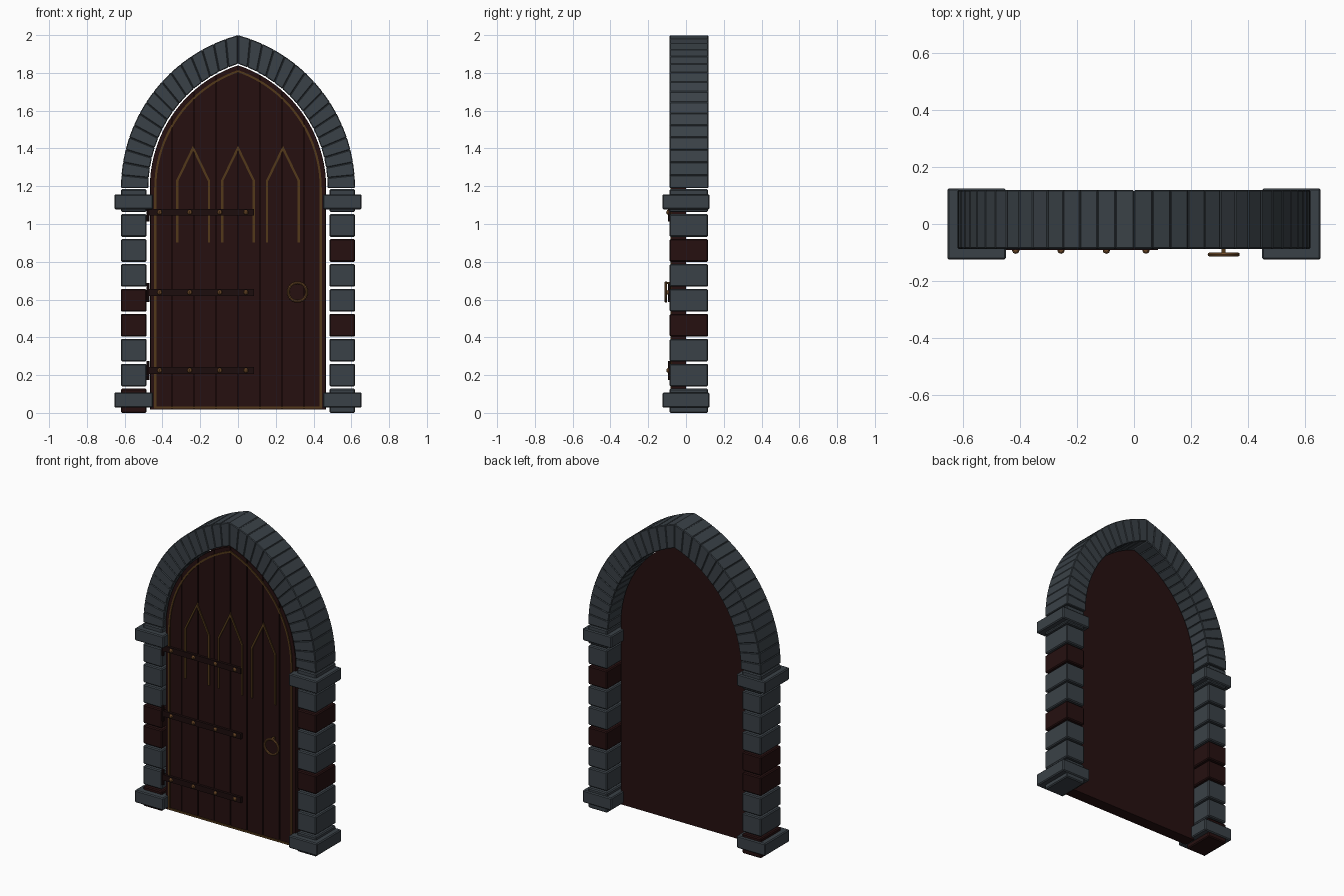
import bpy, bmesh, math
from mathutils import Vector

if "Cube" in bpy.data.objects:
    bpy.data.objects.remove(bpy.data.objects["Cube"])


def material(name, rgb):
    m = bpy.data.materials.new(name)
    m.diffuse_color = (*rgb, 1)
    m.use_nodes = True
    m.node_tree.nodes["Principled BSDF"].inputs["Base Color"].default_value = m.diffuse_color
    return m


STONE = material("slate stone", (0.042, 0.053, 0.063))
WOOD = material("dark red wood", (0.019, 0.005, 0.005))
IRON = material("dark hinge iron", (0.012, 0.004, 0.004))
TRIM = material("dull bronze trim", (0.085, 0.040, 0.010))
BRASS = material("copper fittings", (0.16, 0.07, 0.022))

CX, SPRING = 0.219, 1.19      # arc centre offset and springing height
R_OUT, R_IN = 0.839, 0.694    # arch radii
R_DOOR = 0.686


def finish(name, bm, mat, bevel=0):
    bmesh.ops.recalc_face_normals(bm, faces=bm.faces)
    me = bpy.data.meshes.new(name)
    bm.to_mesh(me)
    bm.free()
    me.materials.append(mat)
    ob = bpy.data.objects.new(name, me)
    bpy.context.collection.objects.link(ob)
    if bevel:
        mod = ob.modifiers.new("bevel", 'BEVEL')
        mod.width, mod.segments = bevel, 1
    return ob


def prism(bm, pts, y0, y1):
    """Extrude an x-z outline from y0 to y1."""
    a = [bm.verts.new((x, y0, z)) for x, z in pts]
    b = [bm.verts.new((x, y1, z)) for x, z in pts]
    bm.faces.new(a)
    bm.faces.new(b[::-1])
    for i in range(len(pts)):
        j = (i + 1) % len(pts)
        bm.faces.new((a[i], b[i], b[j], a[j]))


def rect(x0, x1, z0, z1):
    return [(x0, z0), (x1, z0), (x1, z1), (x0, z1)]


def arc_point(r, t):
    """Point on the right half of a pointed arch, t from spring (0) to apex (1)."""
    a = t * math.acos(CX / r)
    return (r * math.cos(a) - CX, SPRING + r * math.sin(a))


def arch_outline(r, bottom, n=20):
    right = [(r - CX, bottom)] + [arc_point(r, i / n) for i in range(n + 1)]
    return right + [(-x, z) for x, z in right[-2::-1]]


def bars(bm, pts, w, y0, y1, closed=False):
    """Flat mitred strip following an x-z path."""
    p = [Vector(q) for q in pts]
    n = len(p)
    sides = []
    for i in range(n):
        prev = p[i - 1] if (i > 0 or closed) else None
        nxt = p[(i + 1) % n] if (i < n - 1 or closed) else None
        d0 = (p[i] - prev).normalized() if prev else (nxt - p[i]).normalized()
        d1 = (nxt - p[i]).normalized() if nxt else d0
        n0, n1 = Vector((-d0.y, d0.x)), Vector((-d1.y, d1.x))
        m = (n0 + n1).normalized()
        m *= w / 2 / m.dot(n0)
        sides.append((p[i] + m, p[i] - m))
    for i in range(n if closed else n - 1):
        (a, b), (c, d) = sides[i], sides[(i + 1) % n]
        prism(bm, [a, b, d, c], y0, y1)


# Arch stones
bm = bmesh.new()
N = 16
for s in (1, -1):
    for i in range(N):
        t0, t1 = i / N, (i + 1) / N
        q = [arc_point(R_IN, t0), arc_point(R_OUT, t0),
             arc_point(R_OUT, t1), arc_point(R_IN, t1)]
        prism(bm, [(s * x, z) for x, z in q], -0.087, 0.119)
finish("arch_stones", bm, STONE, 0.004)

# Jamb blocks (a few are dark red), plinths and capitals
for side, s, dark in (("left", -1, (0, 3, 4)), ("right", 1, (3, 6))):
    for name, mat, is_dark in (("stone", STONE, False), ("red", WOOD, True)):
        bm = bmesh.new()
        for i in range(9):
            if (i in dark) == is_dark:
                z = 0.132 * i + (0.0 if i == 0 else 0.008)
                prism(bm, rect(s * 0.484, s * 0.62, z, 0.132 * i + 0.128), -0.087, 0.117)
        finish(f"{side}_jamb_{name}_blocks", bm, mat, 0.006)
    for name, z0, z1 in (("plinth", 0.028, 0.108), ("capital", 1.078, 1.157)):
        bm = bmesh.new()
        prism(bm, rect(s * 0.449, s * 0.655, z0, z1), -0.125, 0.125)
        finish(f"{side}_{name}", bm, STONE, 0.006)

# Door backing slab
bm = bmesh.new()
prism(bm, arch_outline(R_DOOR, 0.018), -0.066, 0.0)
finish("door_slab", bm, WOOD)

# Door planks, tops cut to the arch
bm = bmesh.new()
half = R_DOOR - CX
PL = 8
w = 2 * half / PL


def top_z(x):
    return SPRING + math.sqrt(max(R_DOOR ** 2 - (abs(x) + CX) ** 2, 0))


for i in range(PL):
    x0, x1 = -half + i * w + 0.003, -half + (i + 1) * w - 0.003
    top = [(x1 + (x0 - x1) * k / 6, top_z(x1 + (x0 - x1) * k / 6)) for k in range(7)]
    prism(bm, [(x0, 0.018), (x1, 0.018)] + top, -0.076, -0.06)
finish("door_planks", bm, WOOD)

# Bronze border and lancet tracery
bm = bmesh.new()
bars(bm, arch_outline(0.657, 0.028), 0.011, -0.082, -0.07, closed=True)
finish("door_border", bm, TRIM)
bm = bmesh.new()
for cx in (-0.238, 0, 0.238):
    bars(bm, [(cx - 0.084, 0.903), (cx - 0.084, 1.228), (cx, 1.402),
              (cx + 0.084, 1.228), (cx + 0.084, 0.903)], 0.012, -0.083, -0.07)
finish("lancet_tracery", bm, TRIM)

# Hinge straps, barrels and studs
straps, studs = bmesh.new(), bmesh.new()
for z in (0.225, 0.638, 1.062):
    prism(straps, rect(-0.478, 0.084, z - 0.018, z + 0.018), -0.092, -0.07)
    ring = [(math.cos(k * math.pi / 4) * 0.008, math.sin(k * math.pi / 4) * 0.008) for k in range(8)]
    lo = [straps.verts.new((-0.477 + x, -0.086 + y, z - 0.05)) for x, y in ring]
    hi = [straps.verts.new((-0.477 + x, -0.086 + y, z + 0.05)) for x, y in ring]
    straps.faces.new(lo)
    straps.faces.new(hi)
    for k in range(8):
        straps.faces.new((lo[k], lo[k - 1], hi[k - 1], hi[k]))
    for x in (-0.415, -0.256, -0.097, 0.042):
        new = bmesh.ops.create_uvsphere(studs, u_segments=8, v_segments=6, radius=0.013)["verts"]
        for v in new:
            v.co = (v.co.x + x, v.co.y * 0.9 - 0.093, v.co.z + z)
finish("hinge_straps", straps, IRON)
finish("hinge_studs", studs, BRASS)

# Ring pull and its mounting pin
bpy.ops.mesh.primitive_torus_add(major_segments=24, minor_segments=8, major_radius=0.049,
                                 minor_radius=0.0075, location=(0.315, -0.107, 0.64),
                                 rotation=(math.pi / 2, 0, 0))
ob = bpy.context.object
ob.name = "ring_pull"
ob.data.materials.append(BRASS)
bpy.ops.object.shade_smooth_by_angle()
bm = bmesh.new()
prism(bm, rect(0.308, 0.322, 0.682, 0.694), -0.104, -0.07)
finish("ring_pin", bm, TRIM)
